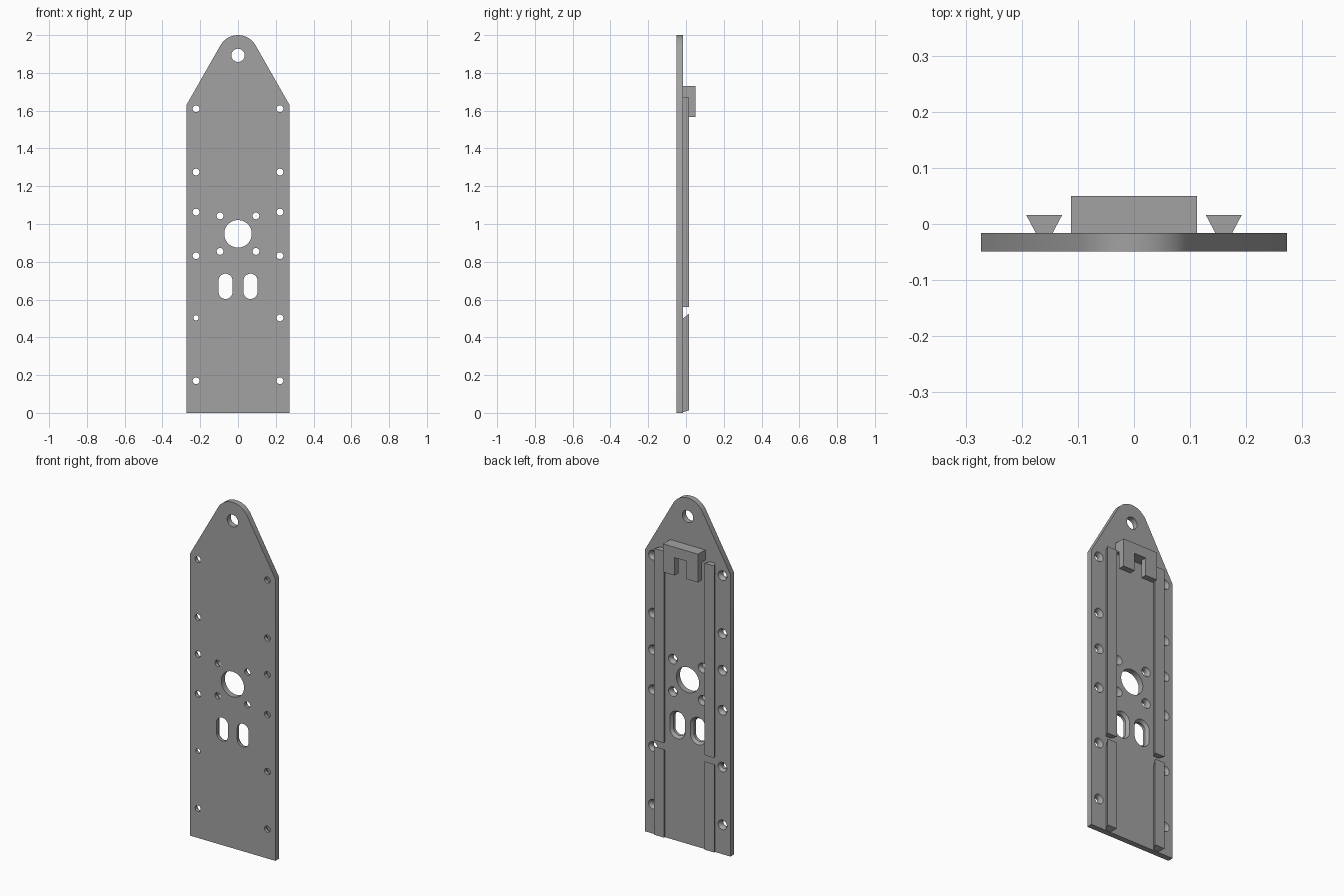
import bpy, bmesh
from math import sin, cos, pi, radians

if "Cube" in bpy.data.objects:
    bpy.data.objects.remove(bpy.data.objects["Cube"], do_unlink=True)

grey = bpy.data.materials.new("plain grey")
grey.use_nodes = True
grey.diffuse_color = (0.36, 0.36, 0.36, 1)
grey.node_tree.nodes["Principled BSDF"].inputs["Base Color"].default_value = grey.diffuse_color

FRONT, BACK = -0.049, -0.016   # plate faces
RAIL_TOP, HOOK_TOP = 0.016, 0.05


def loft(bm, rings):
    """Closed solid through matching rings of points."""
    rows = [[bm.verts.new(p) for p in ring] for ring in rings]
    n = len(rows[0])
    for a, b in zip(rows, rows[1:]):
        for i in range(n):
            j = (i + 1) % n
            bm.faces.new((a[i], a[j], b[j], b[i]))
    bm.faces.new(rows[0])
    bm.faces.new(rows[-1][::-1])


def finish(bm, name):
    bmesh.ops.recalc_face_normals(bm, faces=bm.faces)
    mesh = bpy.data.meshes.new(name)
    bm.to_mesh(mesh)
    bm.free()
    mesh.materials.append(grey)
    obj = bpy.data.objects.new(name, mesh)
    bpy.context.collection.objects.link(obj)
    return obj


def select(obj):
    bpy.ops.object.select_all(action='DESELECT')
    obj.select_set(True)
    bpy.context.view_layer.objects.active = obj


def oval(x, z, r, y, stretch=0, n=32):
    """Circle, or upright slot outline when stretch is set."""
    pts = []
    for i in range(n):
        a = 2 * pi * (i + 0.5) / n
        pts.append((x + r * cos(a), y, z + r * sin(a) + (stretch if sin(a) > 0 else -stretch)))
    return pts


# Backing plate with a rounded, tapered top
arc = [(0.107 * cos(radians(a)), 1.893 + 0.107 * sin(radians(a)))
       for a in [29.7 + 120.6 * i / 24 for i in range(25)]]
outline = [(-0.273, 0), (0.273, 0), (0.273, 1.63)] + arc + [(-0.273, 1.63)]
bm = bmesh.new()
loft(bm, [[(x, y, z) for x, z in outline] for y in (FRONT, BACK)])
plate = finish(bm, "backing_plate")

# Holes: straight through, or widening towards the back
bm = bmesh.new()


def hole(x, z, r, back_r, stretch=0):
    mid = (FRONT + BACK) / 2
    steps = [(FRONT - 0.02, r), (mid, r), (BACK, back_r), (BACK + 0.02, back_r)]
    loft(bm, [oval(x, z, rad, y, stretch) for y, rad in steps])


hole(0, 1.893, 0.035, 0.035)
hole(0, 0.948, 0.073, 0.073)
for s in (-1, 1):
    for z in (0.17, 0.503, 0.832, 1.063, 1.275, 1.61):
        small = s < 0 and z == 0.503
        hole(s * 0.222, z, 0.014 if small else 0.018, 0.028)
    for z in (0.855, 1.043):
        hole(s * 0.095, z, 0.018, 0.028)
    hole(s * 0.066, 0.67, 0.037, 0.049, 0.03)
cutter = finish(bm, "hole_cutter")
cutter.hide_render = True
mod = plate.modifiers.new("holes", 'BOOLEAN')
mod.operation, mod.solver, mod.object = 'DIFFERENCE', 'EXACT', cutter
select(plate)
bpy.ops.object.modifier_apply(modifier=mod.name)
bpy.data.objects.remove(cutter, do_unlink=True)
bpy.ops.object.shade_smooth_by_angle(angle=radians(30))


# Dovetail rails; each end has its own height at the plate and at the outer face
def rail(name, x, bottom, top):
    bm = bmesh.new()
    rings = []
    for low, high in (bottom, top):
        rings.append([(x - 0.015, BACK, low), (x + 0.015, BACK, low),
                      (x + 0.032, RAIL_TOP, high), (x - 0.032, RAIL_TOP, high)])
    loft(bm, rings)
    finish(bm, name)


for side, s in (("left", 1), ("right", -1)):
    rail(side + "_lower_rail", s * 0.16, (0.003, 0.014), (0.5, 0.525))
    rail(side + "_upper_rail", s * 0.16, (0.56, 0.56), (1.67, 1.67))


# Hanging hook: L-shaped profile with a slot between two prongs
def block(bm, x0, x1, y0, z0, z1):
    loft(bm, [[(x, y0, z0), (x, HOOK_TOP, z0), (x, HOOK_TOP, z1), (x, y0, z1)]
              for x in (x0, x1)])


bm = bmesh.new()
block(bm, -0.112, 0.112, BACK, 1.67, 1.73)
for s in (-1, 1):
    block(bm, s * 0.037, s * 0.112, 0.014, 1.567, 1.67)
finish(bm, "hook")
